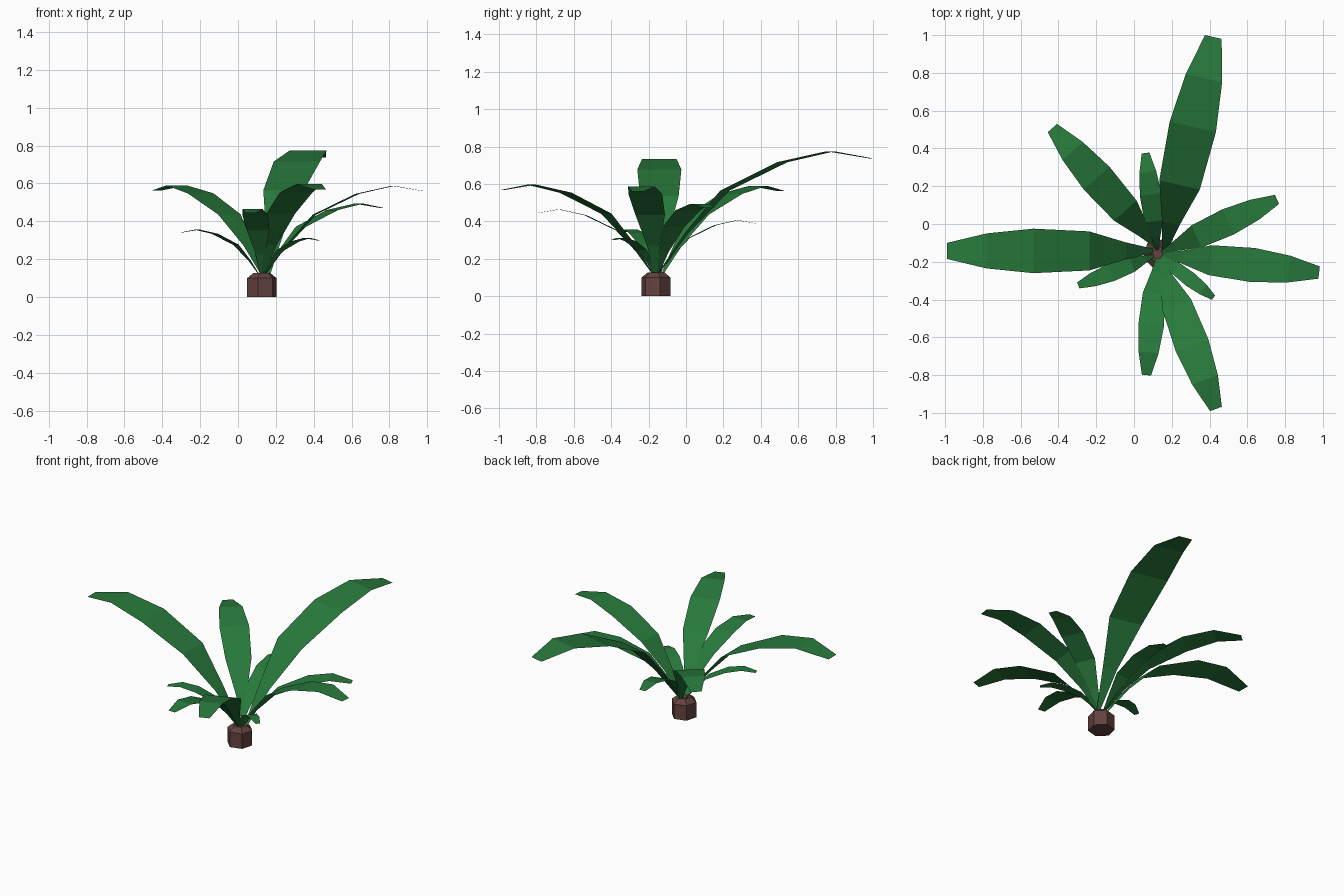
import bpy, bmesh, math
from mathutils import Vector

if "Cube" in bpy.data.objects:
    bpy.data.objects.remove(bpy.data.objects["Cube"])


def material(name, color):
    m = bpy.data.materials.new(name)
    m.diffuse_color = (*color, 1)
    m.use_nodes = True
    m.node_tree.nodes["Principled BSDF"].inputs["Base Color"].default_value = m.diffuse_color
    return m


green = material("leaf green", (0.021, 0.195, 0.045))
brown = material("stump brown", (0.125, 0.055, 0.050))
CX, CY = 0.126, -0.16


def finish(bm, name, mat):
    me = bpy.data.meshes.new(name)
    bm.to_mesh(me)
    bm.free()
    me.materials.append(mat)
    ob = bpy.data.objects.new(name, me)
    bpy.context.collection.objects.link(ob)
    return ob


# Six-sided stump with a tapered top
bm = bmesh.new()
rings = []
for r, z in ((0.08, 0.0), (0.08, 0.10), (0.045, 0.128)):
    rings.append([bm.verts.new((CX + r * math.cos(math.radians(15 + 60 * k)),
                                CY + r * math.sin(math.radians(15 + 60 * k)), z))
                  for k in range(6)])
for lo, hi in zip(rings, rings[1:]):
    for k in range(6):
        bm.faces.new((lo[k], lo[(k + 1) % 6], hi[(k + 1) % 6], hi[k]))
bm.faces.new(rings[0][::-1])
bm.faces.new(rings[-1])
finish(bm, "stump", brown)

# Leaf profile per unit length: (distance out, height, width)
PROFILE = ((0.02, 0.02, 0.020), (0.15, 0.20, 0.080), (0.325, 0.390, 0.185),
           (0.590, 0.518, 0.211), (0.812, 0.567, 0.166), (1.0, 0.535, 0.076))


# Arching flat leaf from its root to the tip position in plan
def leaf(name, tip, root=(CX, CY)):
    out = Vector((tip[0] - root[0], tip[1] - root[1], 0))
    length = out.length
    out.normalize()
    side = Vector((-out.y, out.x, 0))
    base = Vector((root[0], root[1], 0.10))
    bm = bmesh.new()
    prev = None
    for d, h, w in PROFILE:
        c = base + out * d * length + Vector((0, 0, h * length))
        pair = [bm.verts.new(c + side * s * w * length / 2) for s in (-1, 1)]
        if prev:
            bm.faces.new((prev[0], pair[0], pair[1], prev[1]))
        prev = pair
    finish(bm, name, green)


leaf("leaf_back_tall", (0.42, 0.99), (0.155, -0.17))
leaf("leaf_left_long", (-0.99, -0.1425), (0.126, -0.1425))
leaf("leaf_back_left", (-0.432, 0.508), (0.14, -0.14))
leaf("leaf_back_short", (0.061, 0.376))
leaf("leaf_right_back", (0.757, 0.130))
leaf("leaf_right_long", (0.98, -0.257))
leaf("leaf_front_right_small", (0.421, -0.39))
leaf("leaf_front_long", (0.434, -0.979))
leaf("leaf_front_short", (0.066, -0.80))
leaf("leaf_front_left_small", (-0.295, -0.325))
